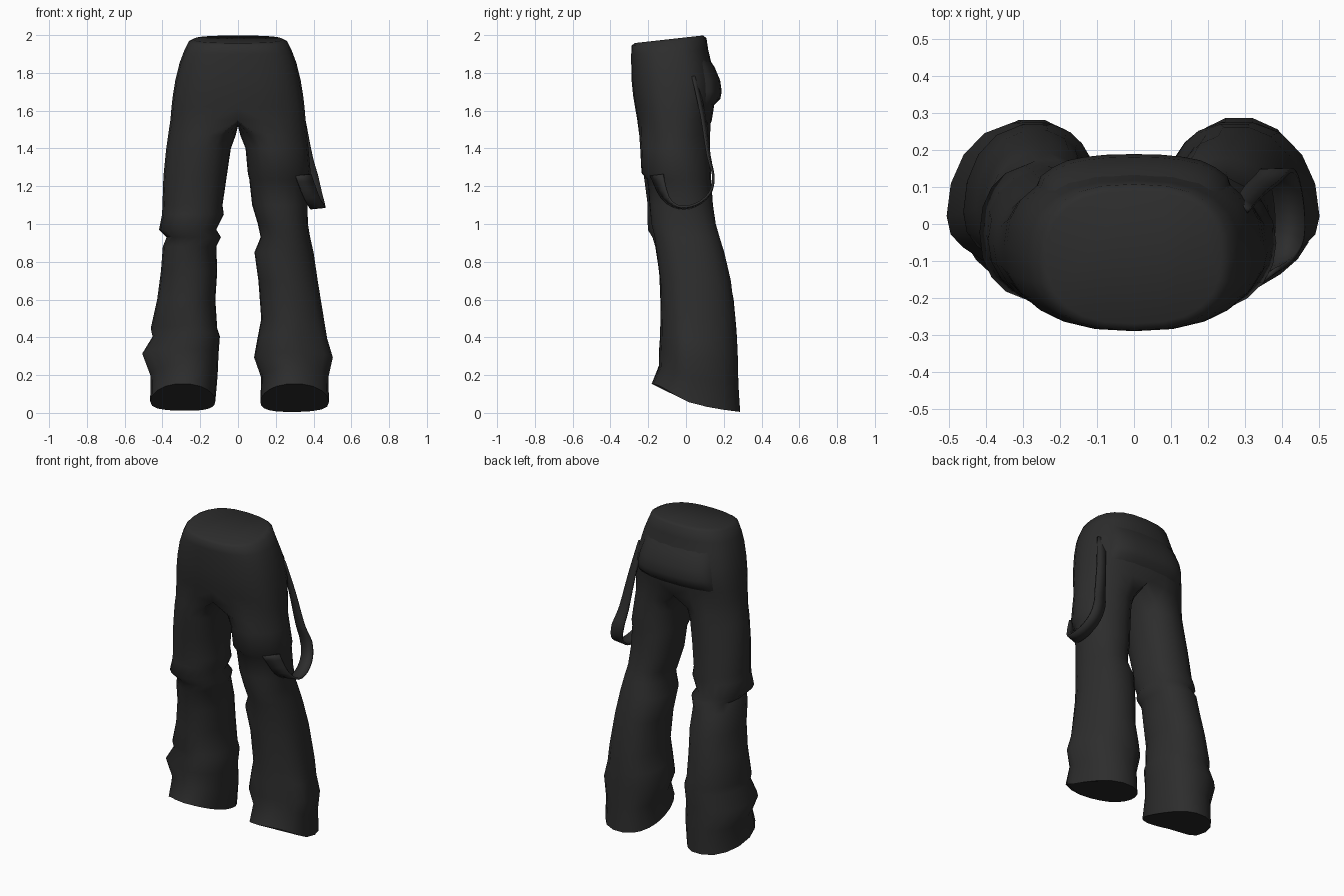
import bpy, bmesh, math
from mathutils import Vector

if "Cube" in bpy.data.objects:
    bpy.data.objects.remove(bpy.data.objects["Cube"])

cloth = bpy.data.materials.new("charcoal cloth")
cloth.diffuse_color = (0.026, 0.026, 0.026, 1)
cloth.use_nodes = True
cloth.node_tree.nodes["Principled BSDF"].inputs["Base Color"].default_value = cloth.diffuse_color


def finish(name, bm, angle=60):
    bmesh.ops.remove_doubles(bm, verts=bm.verts, dist=0.0005)
    bmesh.ops.recalc_face_normals(bm, faces=bm.faces)
    me = bpy.data.meshes.new(name)
    bm.to_mesh(me)
    bm.free()
    ob = bpy.data.objects.new(name, me)
    bpy.context.collection.objects.link(ob)
    me.materials.append(cloth)
    bpy.ops.object.select_all(action='DESELECT')
    ob.select_set(True)
    bpy.context.view_layer.objects.active = ob
    bpy.ops.object.shade_smooth_by_angle(angle=math.radians(angle))
    return ob


def oval(x0, x1, y0, y1, deg, power):
    """Point on a slightly squared oval filling the given rectangle."""
    c, s = math.cos(math.radians(deg)), math.sin(math.radians(deg))
    e = 2 / power
    return ((x0 + x1) / 2 + (x1 - x0) / 2 * math.copysign(abs(c) ** e, c),
            (y0 + y1) / 2 + (y1 - y0) / 2 * math.copysign(abs(s) ** e, s))


# Hips: height, half width, front y, back y, tilt
HIP_POWER = 2.5
HIPS = [(1.978, .235, -.27, .09, .02), (1.965, .262, -.288, .108, .02),
        (1.91, .288, -.29, .118, .01), (1.85, .31, -.29, .135, 0),
        (1.76, .332, -.288, .155, 0), (1.68, .345, -.28, .158, 0),
        (1.62, .352, -.27, .148, 0), (1.55, .358, -.258, .137, 0)]

# Legs: height, inner x, outer x, front y, back y, tilt
LEFT = [(1.47, .012, .37, -.25, .13, 0), (1.40, .038, .38, -.245, .13, 0),
        (1.25, .06, .395, -.225, .135, 0), (1.10, .082, .40, -.205, .145, 0),
        (1.05, .075, .402, -.205, .15, 0), (.97, .115, .418, -.205, .16, 0),
        (.93, .09, .378, -.18, .175, 0), (.88, .115, .398, -.165, .195, 0),
        (.75, .11, .408, -.145, .225, 0), (.60, .12, .428, -.138, .255, 0),
        (.45, .11, .462, -.138, .27, .01), (.41, .096, .452, -.138, .273, .02),
        (.32, .103, .507, -.145, .277, .02), (.21, .108, .463, -.145, .28, .045),
        (.083, .12, .465, -.185, .285, .072)]
RIGHT = [(1.47, .012, .365, -.25, .13, 0), (1.40, .04, .373, -.245, .13, 0),
         (1.27, .052, .385, -.238, .135, 0), (1.235, .06, .372, -.207, .135, 0),
         (1.10, .075, .368, -.195, .145, 0), (1.0, .105, .37, -.185, .16, 0),
         (.93, .12, .382, -.168, .18, 0), (.85, .087, .40, -.158, .205, 0),
         (.70, .108, .422, -.14, .24, 0), (.50, .123, .455, -.138, .265, .01),
         (.40, .103, .472, -.14, .273, .02), (.30, .085, .502, -.145, .278, .02),
         (.20, .123, .478, -.145, .28, .045), (.08, .118, .482, -.185, .29, .075)]


def ring(bm, points):
    return [bm.verts.new(p) for p in points]


def bridge(bm, a, b, closed):
    n = len(a)
    for i in range(n if closed else n - 1):
        j = (i + 1) % n
        bm.faces.new((a[i], a[j], b[j], b[i]))


def tilted(y, z, y0, y1, tilt):
    """Raise the front of a ring, with a sag between front and back."""
    u = ((y0 + y1) / 2 - y) / ((y1 - y0) / 2)
    return z + tilt * u - .3 * max(tilt, 0) * (1 - u * u)


def leg_point(z, x0, x1, y0, y1, t, deg):
    x, y = oval(x0, x1, y0, y1, deg, 2.2)
    zz = tilted(y, z, y0, y1, t)
    # outer half of the thigh narrows to follow the hips,
    # outer front of the shin tapers and its widest point sits forward
    cx, cy = (x0 + x1) / 2, (y0 + y1) / 2
    u = (y - cy) / ((y1 - y0) / 2)
    thigh = min(1, max(0, (z - 1.0) / .4))
    shin = min(1, max(0, (.9 - z) / .5))
    out = max(0, x - cx)
    y -= .28 * thigh * u * out
    y += shin * out * (.3 * max(0, -u) - .22 * (1 - u * u))
    x -= .02 * shin * max(0, u) * (1 - abs(x - cx) / (x1 - cx))
    return x, y, zz


# Trousers: each side is a half hip shell that splits into a full leg tube
trousers = bmesh.new()
for side, legs in ((-1, LEFT), (1, RIGHT)):
    prev = None
    for z, w, y0, y1, t in HIPS:
        pts = []
        for i in range(13):
            x, y = oval(-w, w, y0, y1, -90 + 15 * i, HIP_POWER)
            if i in (0, 12):
                x = 0
            pts.append((side * x, y, tilted(y, z, y0, y1, -t)))
        cur = ring(trousers, pts)
        if prev:
            bridge(trousers, prev, cur, False)
        else:
            trousers.faces.new(cur)          # closed waist
        prev = cur
    # crotch strip shared by both legs
    z, _, y0, y1, _ = HIPS[-1]
    strip = []
    for k in range(1, 8):
        f = k / 8
        strip.append((0, y1 + (y0 - y1) * f, z - .03 * math.sin(math.pi * f)))
    prev = prev + ring(trousers, strip)
    for leg in legs:
        pts = []
        for i in range(20):
            deg = -120 + 20 * i if i < 13 else 120 + 15 * (i - 12)
            x, y, z = leg_point(*leg, deg)
            pts.append((side * x, y, z))
        cur = ring(trousers, pts)
        bridge(trousers, prev, cur, True)
        prev = cur
    trousers.faces.new(prev)                 # closed hem
finish("trousers", trousers)


def hip_point(deg, z, lift):
    for a, b in zip(HIPS, HIPS[1:]):
        if b[0] <= z <= a[0]:
            f = (a[0] - z) / (a[0] - b[0])
            w, y0, y1 = (a[k] + (b[k] - a[k]) * f for k in (1, 2, 3))
            x, y = oval(-w - lift, w + lift, y0 - lift, y1 + lift, deg, HIP_POWER)
            return (x, y, z)


# Back pocket flap: wide patch standing slightly off the seat, fading at the sides
flap = bmesh.new()
rows = []
for z, lift in ((1.88, -.008), (1.83, .012), (1.76, .026), (1.70, .032),
                (1.66, .026), (1.62, -.008)):
    rows.append(ring(flap, [hip_point(42 + 8 * i, z, -.008 if i in (0, 12) else
                                      lift * min(1, .3 + .25 * min(i, 12 - i)))
                            for i in range(13)]))
for a, b in zip(rows, rows[1:]):
    bridge(flap, a, b, False)
finish("back_pocket_flap", flap)

# Hanging strap: ribbon along a smoothed path, wide across x
PATH = [(.29, .045, 1.78), (.325, .09, 1.57), (.36, .12, 1.36), (.385, .145, 1.25),
        (.405, .125, 1.16), (.42, .05, 1.10), (.42, -.04, 1.09),
        (.39, -.11, 1.14), (.345, -.155, 1.26)]
pts = [Vector(p) for p in PATH]
last = len(pts) - 1
strap = bmesh.new()
left, right = [], []
for i in range(last):
    p0, p1 = pts[max(i - 1, 0)], pts[i]
    p2, p3 = pts[i + 1], pts[min(i + 2, last)]
    for k in range(4 if i == last - 1 else 3):
        t = k / 3
        p = .5 * (2 * p1 + (p2 - p0) * t + (2 * p0 - 5 * p1 + 4 * p2 - p3) * t * t
                  + (3 * p1 - p0 - 3 * p2 + p3) * t ** 3)
        s = i + t
        half = .02 + .02 * min(1, s / 3)
        # top leans against the hip, loop lies flat, end wraps onto the thigh
        lean = .8 * max(0, s - 6) / 2 - .5 * max(0, 1 - s / 3)
        d = Vector((half, half * lean, half * .1))
        left.append(strap.verts.new(p - d))
        right.append(strap.verts.new(p + d))
bridge(strap, left, right, False)
ob = finish("hanging_strap", strap)
mod = ob.modifiers.new("thickness", 'SOLIDIFY')
mod.thickness = .012
mod.offset = 0
